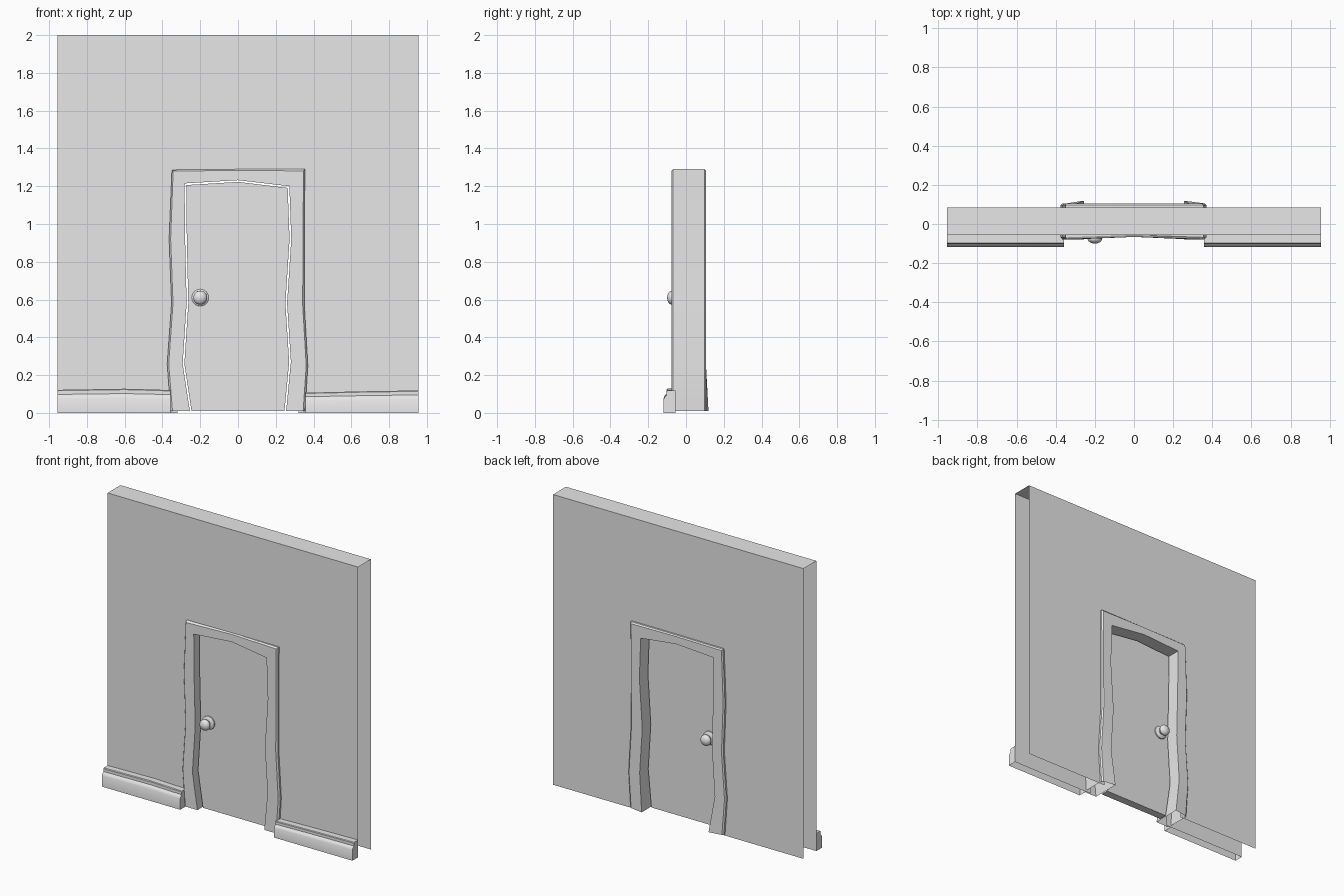
import bpy, bmesh, math
from mathutils import Vector

cube = bpy.data.objects.get("Cube")
if cube:
    bpy.data.objects.remove(cube, do_unlink=True)

# One plain grey for everything
GREY = (0.8, 0.8, 0.8, 1.0)
grey = bpy.data.materials.new("plain_grey")
grey.use_nodes = True
grey.diffuse_color = GREY
for node in grey.node_tree.nodes:
    if node.type == 'BSDF_PRINCIPLED':
        node.inputs["Base Color"].default_value = GREY


def make_object(name, bm, angle=30, fix_normals=True):
    if fix_normals:
        bmesh.ops.recalc_face_normals(bm, faces=bm.faces[:])
    mesh = bpy.data.meshes.new(name)
    bm.to_mesh(mesh)
    bm.free()
    mesh.materials.append(grey)
    obj = bpy.data.objects.new(name, mesh)
    bpy.context.collection.objects.link(obj)
    bpy.ops.object.select_all(action='DESELECT')
    obj.select_set(True)
    bpy.context.view_layer.objects.active = obj
    bpy.ops.object.shade_smooth_by_angle(angle=math.radians(angle))
    return obj


def loft(name, rows, ring=True, caps=False, angle=30):
    """Bridge successive rows of points; ring closes each row on itself."""
    bm = bmesh.new()
    verts = [[bm.verts.new(p) for p in row] for row in rows]
    n = len(rows[0])
    for a, b in zip(verts, verts[1:]):
        for i in range(n if ring else n - 1):
            j = (i + 1) % n
            bm.faces.new((a[i], a[j], b[j], b[i]))
    if caps:
        bm.faces.new(verts[0])
        bm.faces.new(verts[-1])
    return make_object(name, bm, angle)


# Wall: front and back sheets with a doorway, joined by a top strip
W, H, HOLE_X, HOLE_Z = 0.955, 2.0, 0.32, 1.25
FRONT, BACK = -0.056, 0.084
outline = [(-W, 0), (-W, H), (W, H), (W, 0),
           (HOLE_X, 0), (HOLE_X, HOLE_Z), (-HOLE_X, HOLE_Z), (-HOLE_X, 0)]
bm = bmesh.new()
sheets = [[bm.verts.new((x, y, z)) for x, z in outline] for y in (FRONT, BACK)]
bm.faces.new(sheets[0][::-1])
bm.faces.new(sheets[1])
bm.faces.new((sheets[0][1], sheets[0][2], sheets[1][2], sheets[1][1]))
make_object("wall", bm)

# Wobbly door frame: (inner x, inner z, outer x, outer z) along the opening
left = [(-0.255, 0.01, -0.357, 0.01), (-0.293, 0.26, -0.375, 0.26),
        (-0.272, 0.58, -0.352, 0.58), (-0.28, 0.92, -0.365, 0.92),
        (-0.283, 1.215, -0.35, 1.287)]
right = [(0.272, 1.2, 0.354, 1.29), (0.282, 0.92, 0.352, 0.92),
         (0.26, 0.58, 0.351, 0.58), (0.28, 0.27, 0.37, 0.25),
         (0.255, 0.01, 0.355, 0.01)]
stations = left + [(0, 1.232, 0, 1.29)] + right

rows = []
for ix, iz, ox, oz in stations:
    front = -0.066 if ix == 0 else -0.078
    back = 0.105
    inner, outer = Vector((ix, 0, iz)), Vector((ox, 0, oz))
    shoulder = inner.lerp(outer, 0.9)
    flare = 0.014 if iz < 0.1 else 0
    section = [(inner, back + flare), (inner, front), (shoulder, front),
               (outer, front + 0.01), (outer, back - 0.008), (shoulder, back)]
    rows.append([(p.x, y, p.z) for p, y in section])
loft("door_frame", rows)

# Door panel: follows the opening with a small gap
DOOR_FRONT, DOOR_BACK, GAP = -0.03, 0.025, 0.009
panel = []
for ix, iz, ox, oz in stations:
    x = ix - math.copysign(GAP, ix) if ix else 0
    panel.append((x, iz - GAP if iz > 1 else iz))
loft("door", [[(x, y, z) for x, z in panel] for y in (DOOR_FRONT, DOOR_BACK)],
     caps=True)

# Door knobs: rosette, neck and rounded ball turned about the y axis
KNOB_X, KNOB_Z, SEGMENTS = -0.2, 0.61, 24
profile = [(0.045, 0), (0.045, 0.008), (0.038, 0.014), (0.02, 0.016), (0.02, 0.024)]
for step in range(1, 9):
    a = math.radians(-60 + step * 18)
    profile.append((0.037 * math.cos(a), 0.045 + 0.025 * math.sin(a)))
profile.append((0.002, 0.07))


def knob(name, base, direction):
    turned = []
    for r, d in profile:
        turned.append([(KNOB_X + r * math.cos(t), base + direction * d,
                        KNOB_Z + r * math.sin(t))
                       for t in (math.tau * i / SEGMENTS for i in range(SEGMENTS))])
    loft(name, turned, caps=True, angle=40)


knob("front_knob", DOOR_FRONT, -1)
knob("back_knob", DOOR_BACK, 1)


# Baseboards: stepped moulding with slightly uneven height, open underneath
def baseboard(name, ends):
    sections = []
    for x, h in ends:
        sections.append([(x, y, z * h) for y, z in
                         ((-0.118, 0), (-0.118, 0.62), (-0.112, 0.72),
                          (-0.102, 0.8), (-0.102, 0.96), (-0.098, 1),
                          (FRONT, 1), (FRONT, 0))])
    loft(name, sections, ring=False, caps=True)


baseboard("right_baseboard", [(-W, 0.122), (-0.6, 0.128), (-0.358, 0.121)])
baseboard("left_baseboard", [(0.358, 0.107), (0.65, 0.114), (W, 0.119)])
